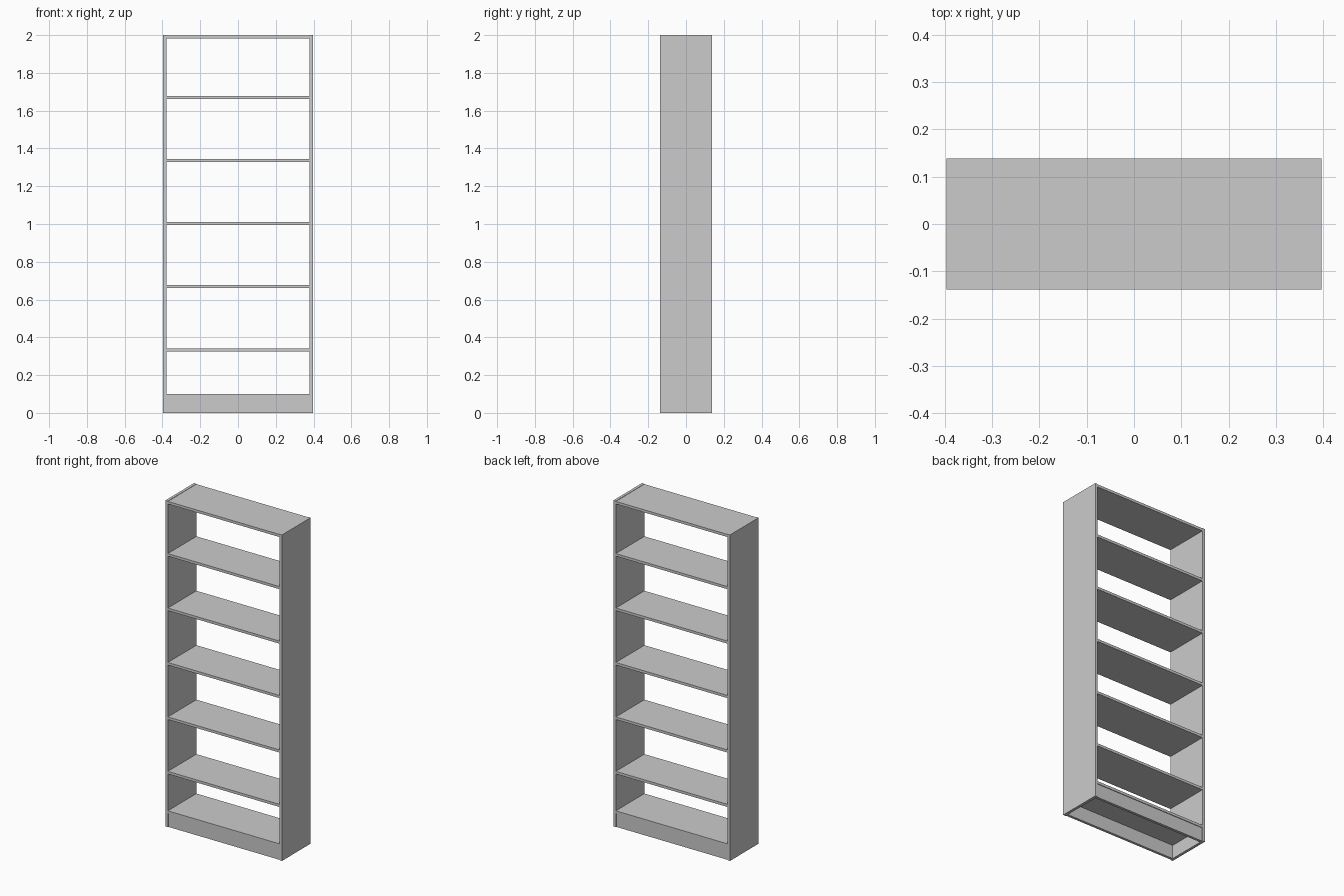
import bpy

if "Cube" in bpy.data.objects:
    bpy.data.objects.remove(bpy.data.objects["Cube"])

W, D, H = 0.792, 0.277, 2.0   # overall size
T_SIDE, T = 0.017, 0.016      # side and shelf thickness
KICK_IN = 0.004               # kick board setback under bottom shelf
BASE = 0.10                   # top of bottom shelf


def box(name, size, loc):
    bpy.ops.mesh.primitive_cube_add(size=1, location=loc)
    ob = bpy.context.object
    ob.name = name
    ob.scale = size
    bpy.ops.object.transform_apply(location=False, rotation=False, scale=True)
    return ob


inner = W - 2 * T_SIDE

# Side panels
for side, s in (("left", -1), ("right", 1)):
    box(f"{side}_side_panel", (T_SIDE, D, H), (s * (W - T_SIDE) / 2, 0, H / 2))

# Top panel, slightly below the tops of the sides
box("top_panel", (inner, D, T), (0, 0, H - 0.002 - T / 2))

# Evenly spaced shelves
for i in range(1, 6):
    box(f"shelf_{i}", (inner, D, T), (0, 0, 0.334 * i))

# Bottom shelf
box("bottom_shelf", (inner, D, T), (0, 0, BASE - T / 2))

# Kick boards at front and back
for end, s in (("front", -1), ("back", 1)):
    box(f"{end}_kick_board", (inner, T, BASE - T),
        (0, s * (D / 2 - KICK_IN - T / 2), (BASE - T) / 2))
